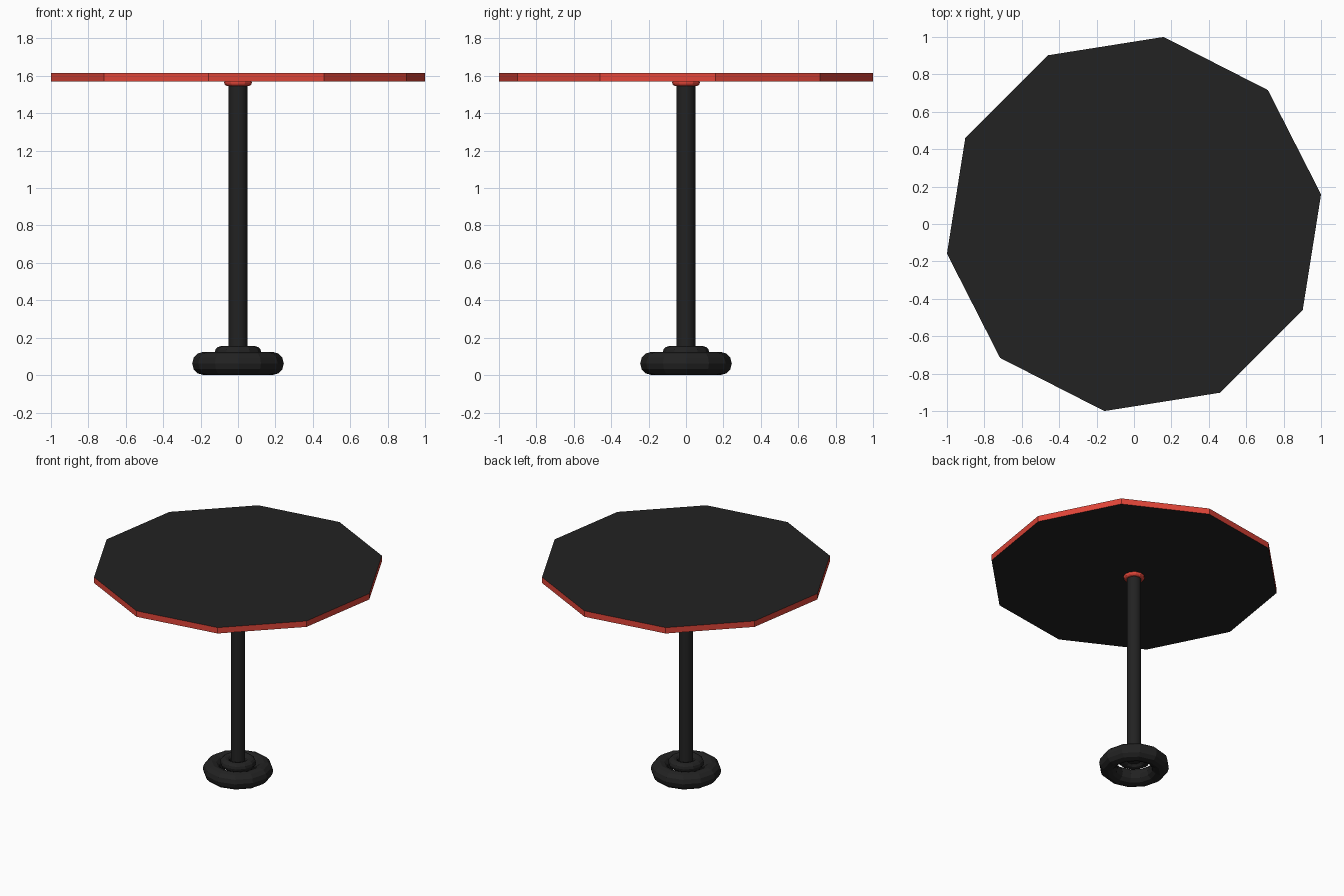
import bpy
from math import radians

if "Cube" in bpy.data.objects:
    bpy.data.objects.remove(bpy.data.objects["Cube"])


def material(name, rgb):
    m = bpy.data.materials.new(name)
    m.diffuse_color = (*rgb, 1)
    m.use_nodes = True
    m.node_tree.nodes["Principled BSDF"].inputs["Base Color"].default_value = m.diffuse_color
    return m


black = material("black", (0.016, 0.016, 0.016))
red = material("red", (0.75, 0.06, 0.04))


def cylinder(name, sides, radius, z0, z1, turn=0):
    bpy.ops.mesh.primitive_cylinder_add(vertices=sides, radius=radius, depth=z1 - z0,
                                        location=(0, 0, (z0 + z1) / 2))
    ob = bpy.context.object
    ob.name = name
    ob.rotation_euler.z = radians(turn)
    ob.data.materials.append(black)
    return ob


def ring(name, major, minor, z, mat):
    bpy.ops.mesh.primitive_torus_add(major_radius=major, minor_radius=minor, location=(0, 0, z),
                                     major_segments=12, minor_segments=12)
    ob = bpy.context.object
    ob.name = name
    ob.data.materials.append(mat)
    return ob


# Ten-sided table top: black faces, red rim
top = cylinder("table_top", 10, 1.0125, 1.57, 1.615, 9 - 90)
top.data.materials.append(red)
for f in top.data.polygons:
    if abs(f.normal.z) < 0.5:
        f.material_index = 1

# Central pole
cylinder("pole", 16, 0.05, 0.1, 1.58)
bpy.ops.object.shade_smooth_by_angle()

# Foot, collar above it, and red collar under the top
ring("foot_ring", 0.183, 0.062, 0.0625, black)
ring("foot_collar", 0.09, 0.035, 0.12, black)
ring("top_collar", 0.054, 0.02, 1.565, red)
